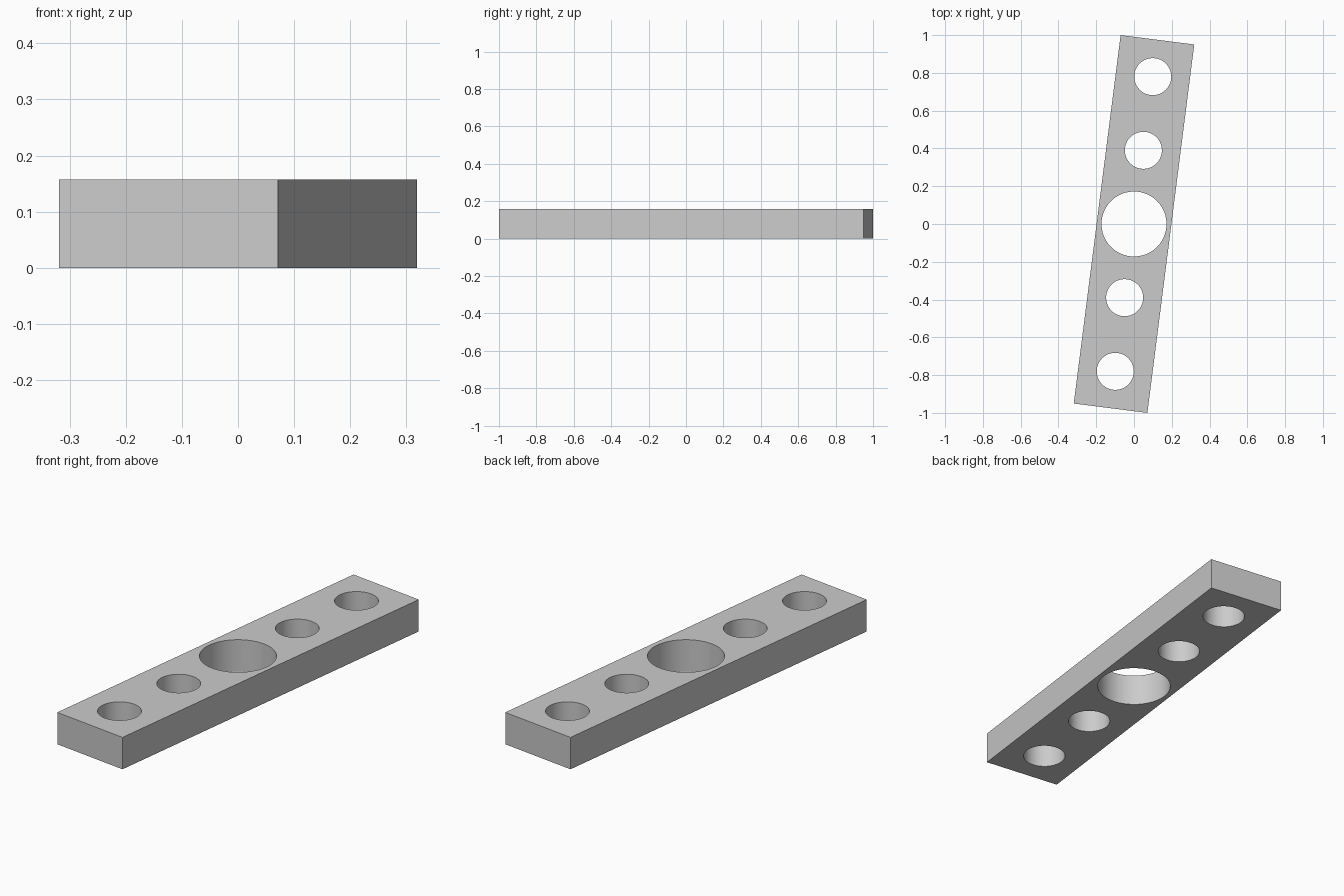
import bpy
import math

cube = bpy.data.objects.get("Cube")
if cube:
    bpy.data.objects.remove(cube, do_unlink=True)

LENGTH, WIDTH, HEIGHT = 1.966, 0.393, 0.157
TURN = -math.radians(7.25)
SPACING = LENGTH / 5

grey = bpy.data.materials.new("light grey")
grey.use_nodes = True
colour = (0.6, 0.6, 0.6, 1)
grey.diffuse_color = colour
grey.node_tree.nodes["Principled BSDF"].inputs["Base Color"].default_value = colour

# Rectangular bar
bpy.ops.mesh.primitive_cube_add(size=1, location=(0, 0, HEIGHT / 2))
bar = bpy.context.object
bar.name = "drilled_bar"
bar.scale = (WIDTH, LENGTH, HEIGHT)
bpy.ops.object.transform_apply(location=True, rotation=False, scale=True)
bar.data.materials.append(grey)


def drill(y, radius):
    """Cut a vertical round hole through the bar."""
    bpy.ops.mesh.primitive_cylinder_add(vertices=64, radius=radius, depth=1,
                                        location=(0, y, HEIGHT / 2))
    cutter = bpy.context.object
    cutter.name = "hole_cutter"
    cutter.hide_render = True
    cutter.data.materials.append(grey)
    hole = bar.modifiers.new("hole", 'BOOLEAN')
    hole.operation = 'DIFFERENCE'
    hole.solver = 'EXACT'
    hole.object = cutter
    bpy.context.view_layer.objects.active = bar
    bpy.ops.object.modifier_apply(modifier=hole.name)
    bpy.data.objects.remove(cutter, do_unlink=True)


# Large centre hole with two smaller holes on each side
for step in range(-2, 3):
    drill(step * SPACING, 0.098 if step else 0.172)

# Turn the bar slightly and keep its edges crisp
bar.rotation_euler.z = TURN
bpy.ops.object.select_all(action='DESELECT')
bar.select_set(True)
bpy.context.view_layer.objects.active = bar
bpy.ops.object.transform_apply(location=False, rotation=True, scale=False)
bpy.ops.object.shade_smooth_by_angle(angle=math.radians(30))
